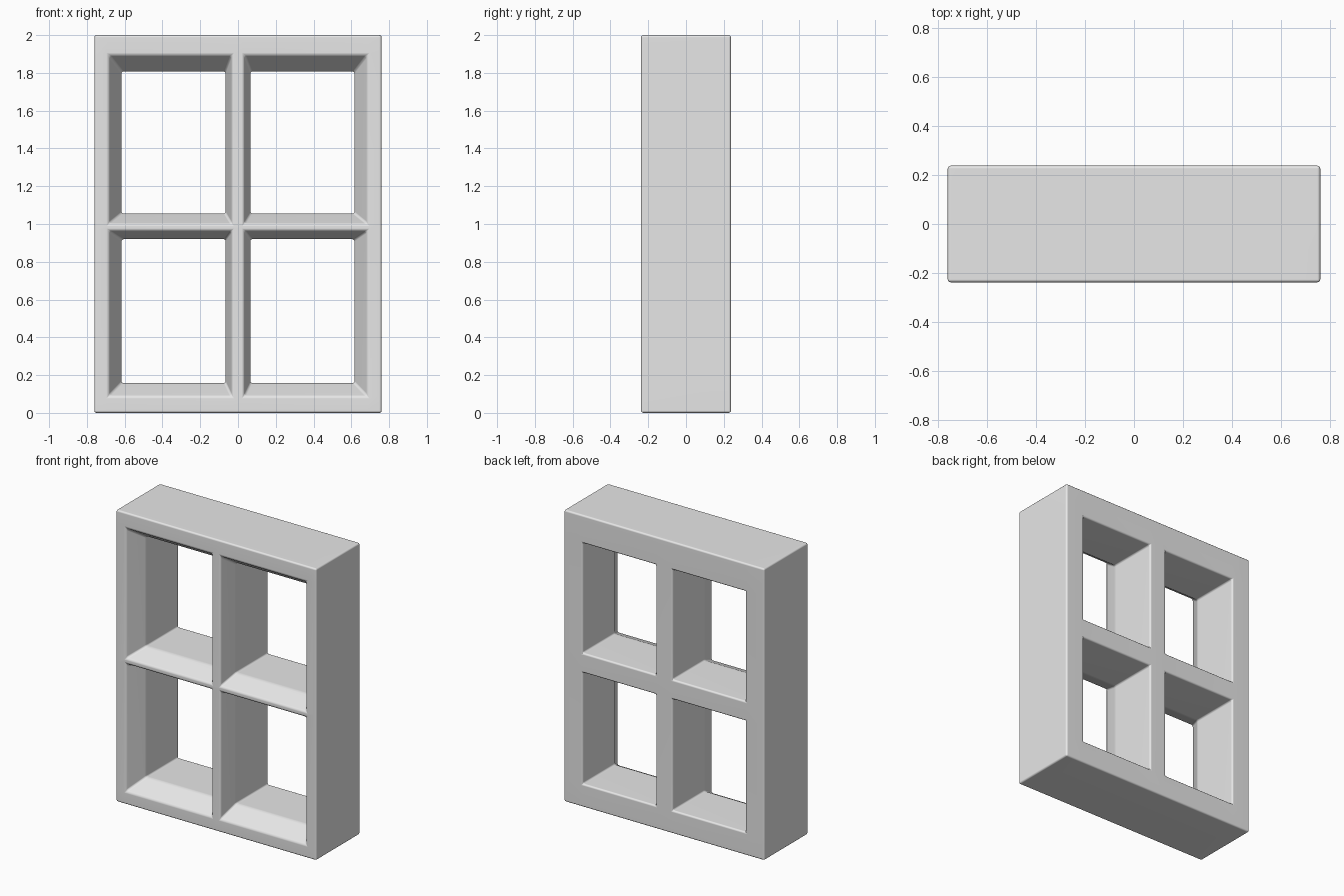
import bpy
import bmesh
import math

cube = bpy.data.objects.get("Cube")
if cube:
    bpy.data.objects.remove(cube, do_unlink=True)

grey = bpy.data.materials.new("plain grey")
grey.use_nodes = True
grey.diffuse_color = (0.8, 0.8, 0.8, 1)
grey.node_tree.nodes["Principled BSDF"].inputs["Base Color"].default_value = (0.8, 0.8, 0.8, 1)

HALF_WIDTH, HALF_DEPTH, HEIGHT = 0.76, 0.238, 2.0
FLARE_Y = -0.11  # where the flared front of each pane opening ends

# Opening limits: narrow behind the flare, wide at the front face
narrow = ((0.065, 0.617), (0.158, 0.92, 1.055, 1.808))
wide = ((0.032, 0.685), (0.088, 0.965, 1.0, 1.895))
layers = [(-HALF_DEPTH, wide), (FLARE_Y, narrow), (HALF_DEPTH, narrow)]

bm = bmesh.new()


def grid(y, limits):
    """Six by six vertices laid out on one depth layer."""
    (inner, outer), zs = limits
    xs = (-HALF_WIDTH, -outer, -inner, inner, outer, HALF_WIDTH)
    return [[bm.verts.new((x, y, z)) for z in (0, *zs, HEIGHT)] for x in xs]


def cell(i, k):
    return [(i, k), (i + 1, k), (i + 1, k + 1), (i, k + 1)]


grids = [grid(y, limits) for y, limits in layers]
cells = [(i, k) for i in range(5) for k in range(5)]
openings = [c for c in cells if c[0] in (1, 3) and c[1] in (1, 3)]

# Front and back faces around the four openings
for g in (grids[0], grids[-1]):
    for c in cells:
        if c not in openings:
            bm.faces.new([g[i][k] for i, k in cell(*c)])

# Inner walls of the openings, flared at the front
for front, back in zip(grids, grids[1:]):
    for c in openings:
        ring = cell(*c)
        for (i, k), (m, n) in zip(ring, ring[1:] + ring[:1]):
            bm.faces.new((front[i][k], front[m][n], back[m][n], back[i][k]))

# Outer sides
rim = ([(i, 0) for i in range(5)] + [(5, k) for k in range(5)]
       + [(i, 5) for i in range(5, 0, -1)] + [(0, k) for k in range(5, 0, -1)])
front, back = grids[0], grids[-1]
for (i, k), (m, n) in zip(rim, rim[1:] + rim[:1]):
    bm.faces.new((front[i][k], front[m][n], back[m][n], back[i][k]))

# Unused middle vertices go away
bmesh.ops.delete(bm, geom=[v for v in bm.verts if not v.link_faces], context='VERTS')
bmesh.ops.recalc_face_normals(bm, faces=bm.faces)

mesh = bpy.data.meshes.new("window_frame")
bm.to_mesh(mesh)
bm.free()
mesh.materials.append(grey)
frame = bpy.data.objects.new("window_frame", mesh)
bpy.context.collection.objects.link(frame)

# Softly rounded edges
bevel = frame.modifiers.new("rounded_edges", 'BEVEL')
bevel.width = 0.012
bevel.segments = 3
bevel.limit_method = 'ANGLE'
bevel.angle_limit = math.radians(10)

mesh.shade_smooth()
normals = frame.modifiers.new("even_shading", 'WEIGHTED_NORMAL')
normals.keep_sharp = True
